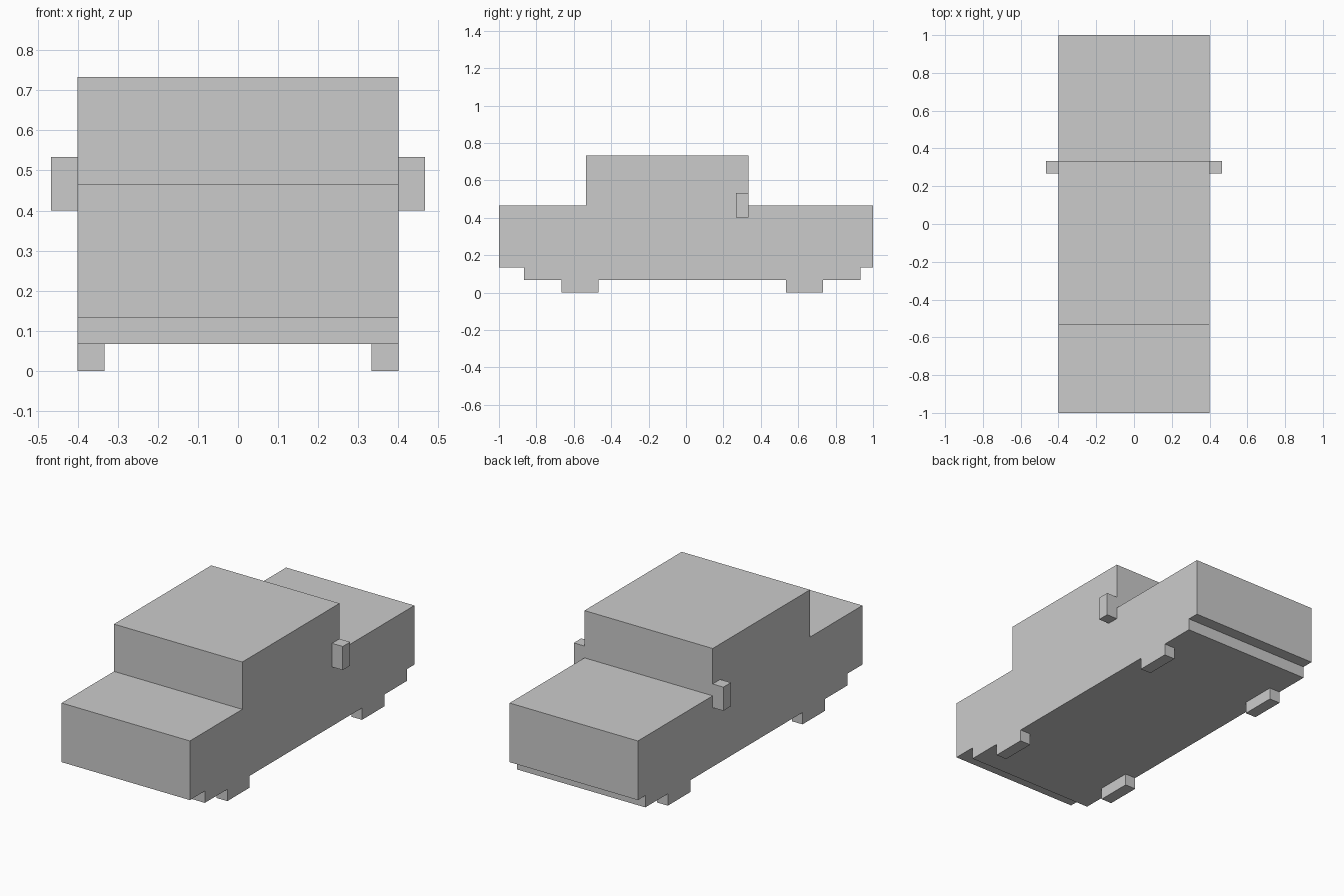
import bpy
import bmesh

if "Cube" in bpy.data.objects:
    bpy.data.objects.remove(bpy.data.objects["Cube"])

U = 1 / 15  # block size of the model


def make_object(name, bm):
    bmesh.ops.recalc_face_normals(bm, faces=bm.faces)
    mesh = bpy.data.meshes.new(name)
    bm.to_mesh(mesh)
    bm.free()
    obj = bpy.data.objects.new(name, mesh)
    bpy.context.collection.objects.link(obj)
    return obj


def extrude_profile(name, profile, x0, x1):
    """Extrude a side outline of (y, z) block coordinates from x0 to x1."""
    bm = bmesh.new()
    face = bm.faces.new([bm.verts.new((x0 * U, y * U, z * U)) for y, z in profile])
    result = bmesh.ops.extrude_face_region(bm, geom=[face])
    verts = [v for v in result["geom"] if isinstance(v, bmesh.types.BMVert)]
    bmesh.ops.translate(bm, verts=verts, vec=((x1 - x0) * U, 0, 0))
    return make_object(name, bm)


def side_block(name, x0, x1, y0, y1, z0, z1):
    """A box on the right side, repeated on the left."""
    outline = [(y0, z0), (y1, z0), (y1, z1), (y0, z1)]
    extrude_profile("right_" + name, outline, x0, x1)
    extrude_profile("left_" + name, outline, -x1, -x0)


# Car body: chassis, hull and cabin in one side outline
body = [(-13, 1), (14, 1), (14, 2), (15, 2), (15, 7), (5, 7), (5, 11),
        (-8, 11), (-8, 7), (-15, 7), (-15, 2), (-13, 2)]
extrude_profile("car_body", body, -6, 6)

# Wheels
side_block("front_wheel", 5, 6, -10, -7, 0, 1)
side_block("rear_wheel", 5, 6, 8, 11, 0, 1)

# Side mirrors
side_block("mirror", 6, 7, 4, 5, 6, 8)
